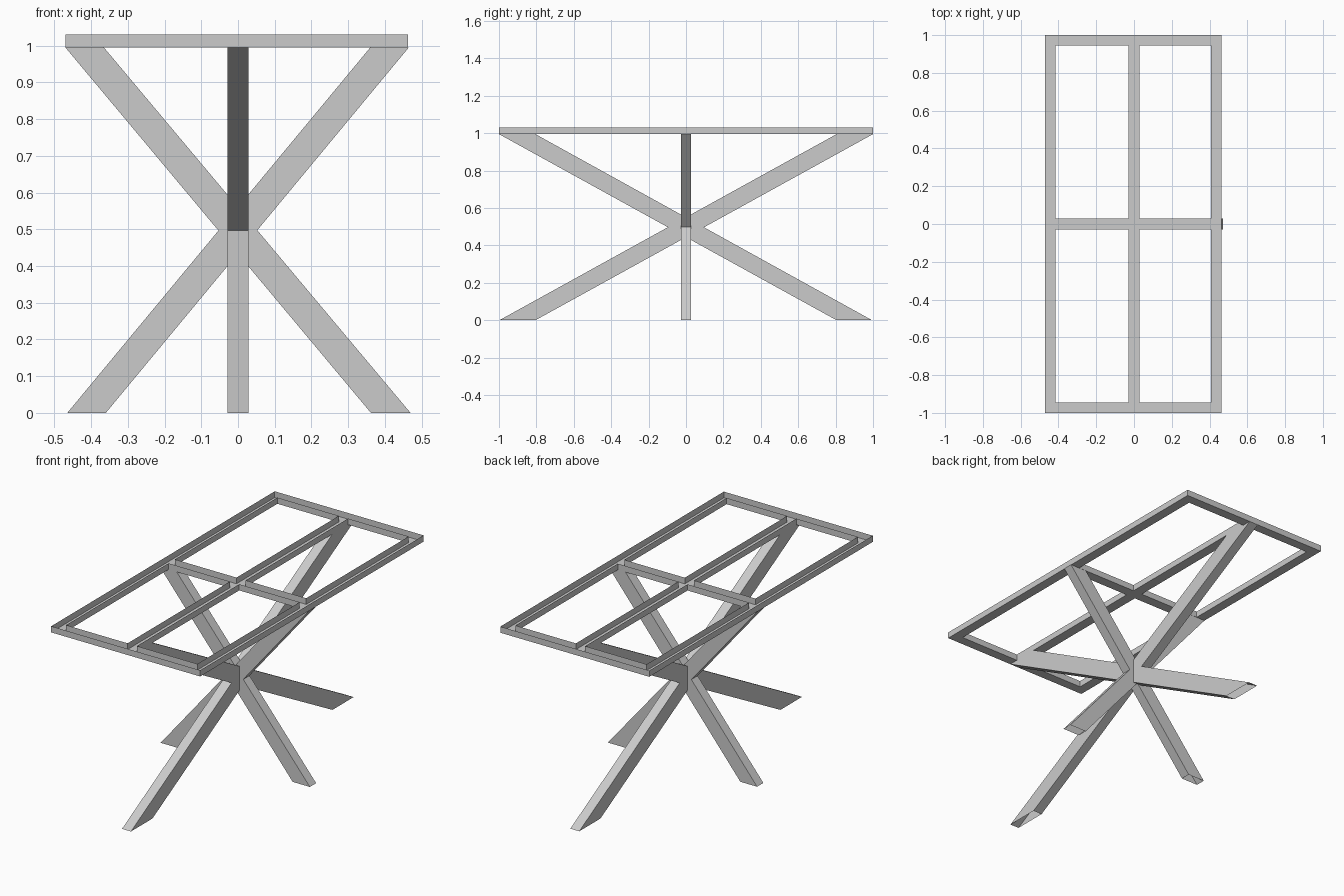
import bpy
import bmesh

if "Cube" in bpy.data.objects:
    bpy.data.objects.remove(bpy.data.objects["Cube"])

Z_FRAME = 0.995   # underside of the top frame
Z_TOP = 1.03


def finish(name, bm):
    mesh = bpy.data.meshes.new(name)
    bm.to_mesh(mesh)
    bm.free()
    obj = bpy.data.objects.new(name, mesh)
    bpy.context.collection.objects.link(obj)
    return obj


def leg(name, axis, foot, head, half):
    """Slanted open tube; foot and head are the ranges along the axis."""
    bm = bmesh.new()
    rings = []
    for z, (a, b) in ((0, foot), (Z_FRAME, head)):
        ring = []
        for u, v in ((a, -half), (b, -half), (b, half), (a, half)):
            ring.append(bm.verts.new((u, v, z) if axis == "x" else (-v, u, z)))
        rings.append(ring)
    low, high = rings
    for i in range(4):
        j = (i + 1) % 4
        bm.faces.new((low[i], low[j], high[j], high[i]))
    return finish(name, bm)


# Crossing legs across the width and along the length
leg("cross_leg_right", "x", (0.362, 0.47), (-0.47, -0.365), 0.028)
leg("cross_leg_left", "x", (-0.465, -0.36), (0.36, 0.465), 0.028)
leg("long_leg_back", "y", (0.805, 0.995), (-1.0, -0.805), 0.028)
leg("long_leg_front", "y", (-0.998, -0.805), (0.805, 1.0), 0.028)

# Top frame: open channels with a floor and upright walls, four openings
xs = (-0.47, -0.415, -0.03, 0.028, 0.407, 0.463)
ys = (-1.0, -0.945, -0.029, 0.029, 0.945, 1.0)
bm = bmesh.new()
grid = [[bm.verts.new((x, y, Z_FRAME)) for y in ys] for x in xs]
for i in range(5):
    for j in range(5):
        if i in (1, 3) and j in (1, 3):
            continue
        bm.faces.new((grid[i][j], grid[i][j + 1], grid[i + 1][j + 1], grid[i + 1][j]))
rim = [e for e in bm.edges if e.is_boundary]
walls = bmesh.ops.extrude_edge_only(bm, edges=rim)
for v in walls["geom"]:
    if isinstance(v, bmesh.types.BMVert):
        v.co.z = Z_TOP
finish("top_frame", bm)
